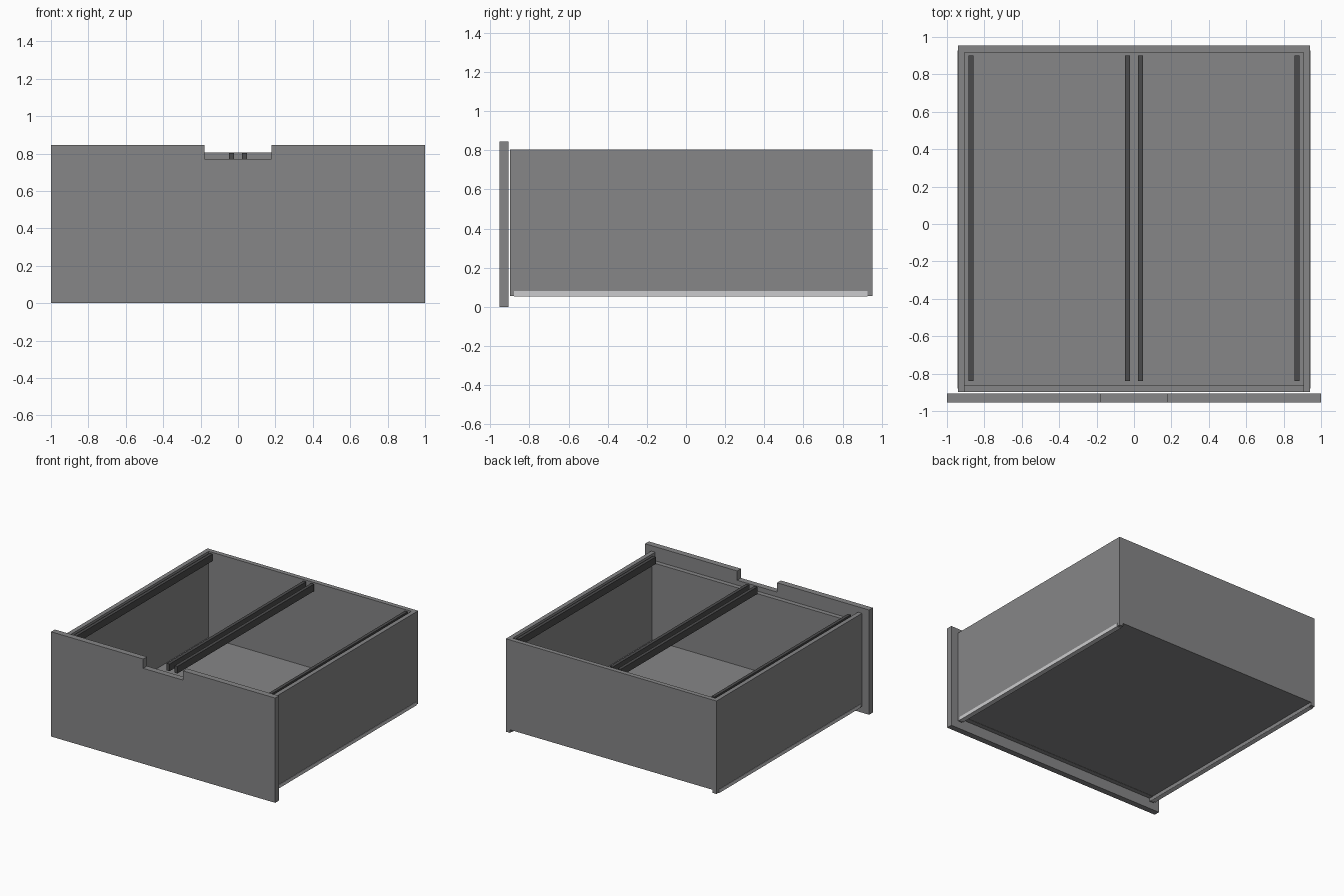
import bpy, bmesh

if "Cube" in bpy.data.objects:
    bpy.data.objects.remove(bpy.data.objects["Cube"])


def material(name, v):
    m = bpy.data.materials.new(name)
    m.diffuse_color = (v, v, v * 1.02, 1)
    m.use_nodes = True
    m.node_tree.nodes["Principled BSDF"].inputs["Base Color"].default_value = m.diffuse_color
    return m


BODY = material("mid grey", 0.24)
RAIL = material("charcoal", 0.07)
SLIDE = material("light grey", 0.60)


def prism(name, profile, y0, y1, mat):
    """Extrude an (x, z) outline along y."""
    bm = bmesh.new()
    face = bm.faces.new([bm.verts.new((x, y0, z)) for x, z in profile])
    ext = bmesh.ops.extrude_face_region(bm, geom=[face])
    verts = [g for g in ext["geom"] if isinstance(g, bmesh.types.BMVert)]
    bmesh.ops.translate(bm, verts=verts, vec=(0, y1 - y0, 0))
    bmesh.ops.recalc_face_normals(bm, faces=bm.faces)
    me = bpy.data.meshes.new(name)
    bm.to_mesh(me)
    bm.free()
    me.materials.append(mat)
    ob = bpy.data.objects.new(name, me)
    bpy.context.collection.objects.link(ob)
    return ob


def box(name, x0, x1, y0, y1, z0, z1, mat):
    return prism(name, [(x0, z0), (x1, z0), (x1, z1), (x0, z1)], y0, y1, mat)


# Front panel with the hand notch in its top edge
prism("front_panel",
      [(-1, 0), (1, 0), (1, 0.845), (0.178, 0.845), (0.178, 0.77),
       (-0.178, 0.77), (-0.178, 0.845), (-1, 0.845)],
      -0.954, -0.906, BODY)

# Drawer box: the front wall is lower than the others
Y0, Y1 = -0.899, 0.954
box("box_front", -0.905, 0.905, Y0, -0.862, 0.08, 0.735, BODY)
box("box_back", -0.905, 0.905, 0.917, Y1, 0.08, 0.805, BODY)
box("box_floor", -0.905, 0.905, -0.862, 0.917, 0.082, 0.11, BODY)

for side, s in (("left", -1), ("right", 1)):
    # Side wall reaching below the floor
    box(side + "_wall", s * 0.905, s * 0.94, Y0, Y1, 0.055, 0.805, BODY)
    # Angle-shaped runner wrapped round the wall's lower edge
    prism(side + "_runner",
          [(s * 0.903, 0.052), (s * 0.943, 0.052), (s * 0.943, 0.08),
           (s * 0.94, 0.08), (s * 0.94, 0.055), (s * 0.903, 0.055)],
          -0.88, 0.928, SLIDE)
    # Hanging file rails, one by the wall and one by the middle
    for place, x in (("outer", 0.858), ("inner", 0.022)):
        box(f"{side}_{place}_rail", s * x, s * (x + 0.026),
            -0.84, 0.90, 0.745, 0.802, RAIL)
